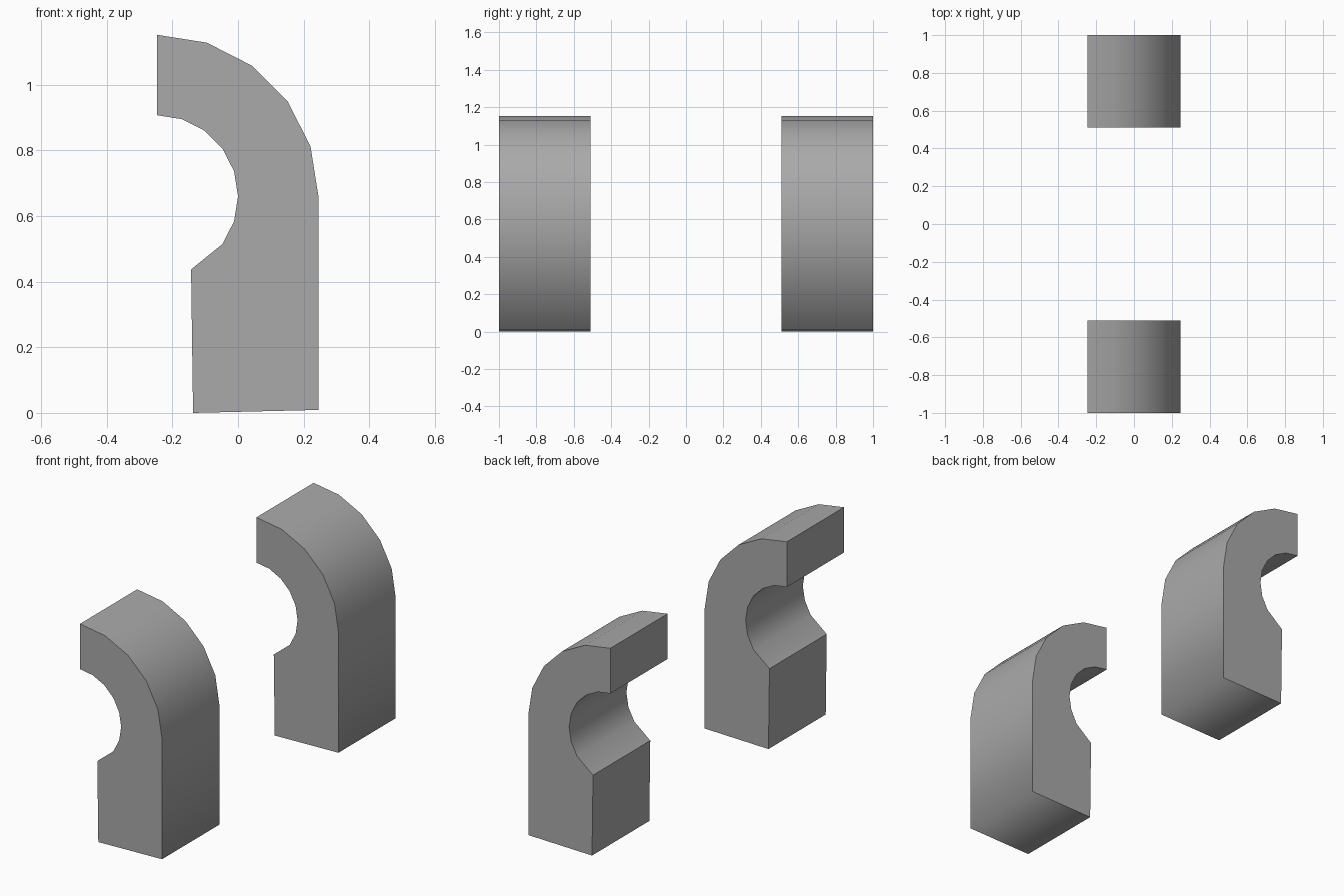
import bpy, bmesh, math

cube = bpy.data.objects.get("Cube")
if cube:
    bpy.data.objects.remove(cube, do_unlink=True)

grey = bpy.data.materials.new("mid_grey")
grey.use_nodes = True
colour = (0.40, 0.40, 0.40, 1)
grey.diffuse_color = colour
grey.node_tree.nodes["Principled BSDF"].inputs["Base Color"].default_value = colour

CX, CZ = -0.247, 0.66          # shared centre of both arcs
R_OUT, R_IN = 0.492, 0.247
STEP = math.radians(18)


def arc(radius, first, last):
    """Points in 18 degree steps; 0 points along +x, 5 straight up."""
    d = 1 if last > first else -1
    return [(CX + radius * math.cos(i * STEP), CZ + radius * math.sin(i * STEP))
            for i in range(first, last + d, d)]


# Hook outline: bottom, outer wall and arc, tip, inner arc, ledge
foot = [(-0.137, 0.0), (0.245, 0.009)]
profile = foot + arc(R_OUT, 0, 5) + arc(R_IN, 5, -2) + [(-0.143, 0.437)]
# Corners kept crisp: foot heel, both tip corners, ledge
crisp = {0, 7, 8, len(profile) - 1}


def hook(name, y0, y1):
    bm = bmesh.new()
    front = [bm.verts.new((x, y0, z)) for x, z in profile]
    back = [bm.verts.new((x, y1, z)) for x, z in profile]
    n = len(profile)
    caps = [bm.faces.new(front), bm.faces.new(back[::-1])]
    for i in range(n):
        j = (i + 1) % n
        bm.faces.new((front[j], front[i], back[i], back[j])).smooth = True
    for cap in caps:
        for e in cap.edges:
            e.smooth = False
    for i in crisp:
        bm.edges.get((front[i], back[i])).smooth = False
    bmesh.ops.recalc_face_normals(bm, faces=bm.faces)
    mesh = bpy.data.meshes.new(name)
    bm.to_mesh(mesh)
    bm.free()
    mesh.materials.append(grey)
    obj = bpy.data.objects.new(name, mesh)
    bpy.context.collection.objects.link(obj)
    return obj


# A matching pair of hooked blocks
hook("front_hook", -1.0, -0.51)
hook("back_hook", 0.51, 1.0)
